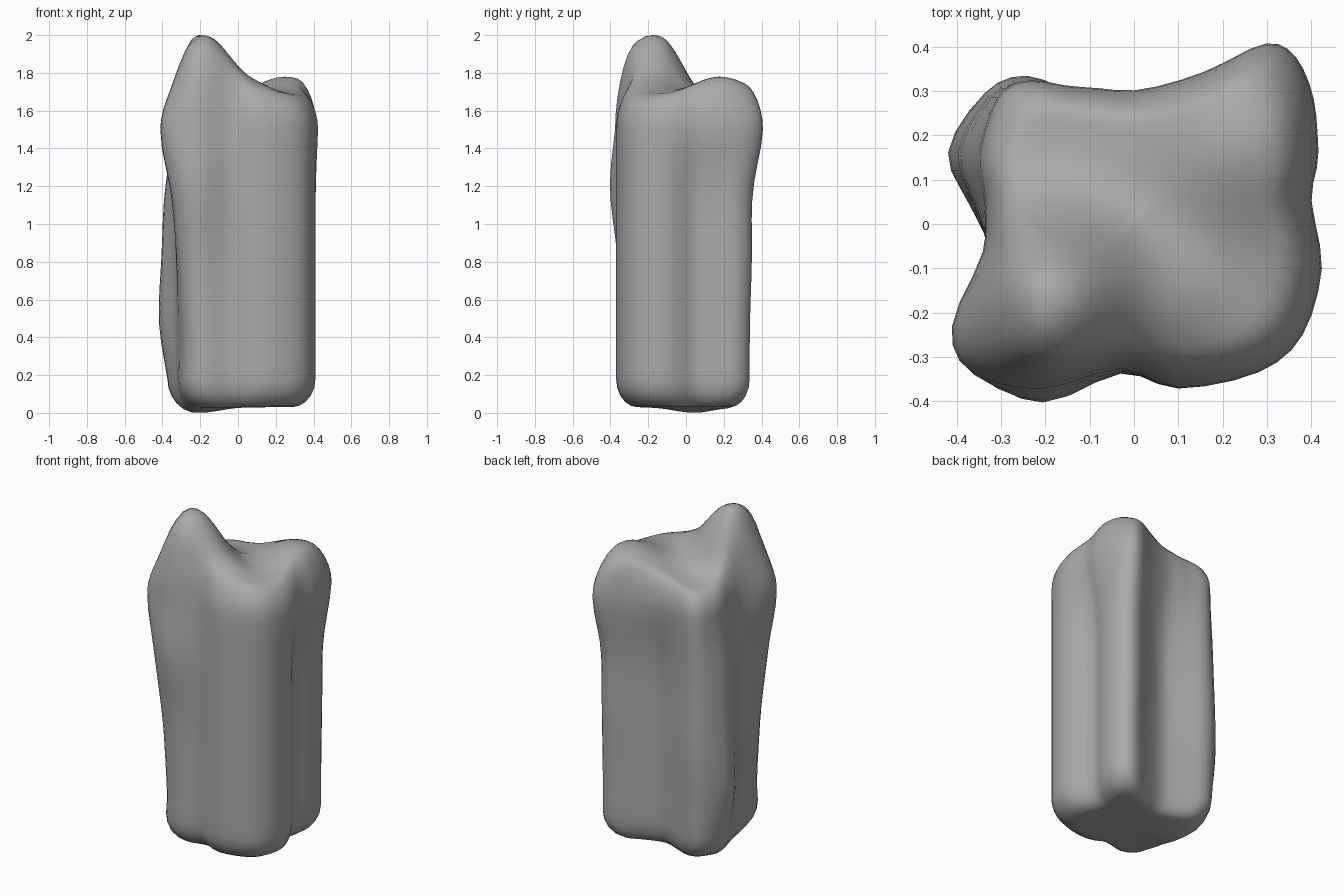
import bpy, bmesh, math
from mathutils import Vector

if "Cube" in bpy.data.objects:
    bpy.data.objects.remove(bpy.data.objects["Cube"], do_unlink=True)

# Lobed cross-section of the pillar, counter-clockwise
OUTLINE = [(.34, .05), (.36, .15), (.37, .25), (.33, .32), (.26, .335), (.14, .285),
           (0, .245), (-.12, .28), (-.24, .32), (-.33, .285), (-.4, .16), (-.36, .04),
           (-.33, -.06), (-.34, -.22), (-.31, -.32), (-.2, -.36), (-.03, -.325),
           (.1, -.37), (.28, -.335), (.38, -.25), (.41, -.1)]

# Bulges: centre x, y, z, then the push in x and y
BULGES = [(.26, .33, 1.52, .035, .07),
          (.34, .08, 1.6, .07, 0),
          (0, .25, 1.55, 0, .055),
          (-.36, -.25, 1.5, -.075, -.01),
          (-.34, -.28, .65, .025, .012),
          (-.34, -.28, .25, .04, .025),
          (-.2, -.36, 1.2, 0, -.042),
          (-.4, .16, 1.5, .05, 0),
          (-.4, .16, .5, -.022, 0),
          (-.4, .16, .05, .04, 0),
          (-.25, .33, .7, 0, .015),
          (.3, .33, .85, 0, .012)]

SHOULDER, FOOT, STEPS = 1.5, .18, 3


def smooth_loop(points, steps):
    """Closed spline through the points."""
    pts, n, out = [Vector(p) for p in points], len(points), []
    for i in range(n):
        a, b, c, d = (pts[(i + k) % n] for k in (-1, 0, 1, 2))
        for j in range(steps):
            t = j / steps
            out.append(b + (c - a) * t / 2 + (a - b * 2.5 + c * 2 - d / 2) * t ** 2
                       + ((b - c) * 1.5 + (d - a) / 2) * t ** 3)
    return out


def section(z):
    """Outline at one height, pushed by the bulges."""
    ring = []
    for p in LOOP:
        q = p.copy()
        for bx, by, bz, dx, dy in BULGES:
            near = math.exp(-((p.x - bx) ** 2 + (p.y - by) ** 2) / .025)
            q += Vector((dx, dy)) * near * math.exp(-((z - bz) / .28) ** 2)
        ring.append(q)
    return ring


def mound(x, y, cx, cy, spread):
    return math.exp(-((x - cx) ** 2 + (y - cy) ** 2) / spread)


def top_height(x, y):
    """Uneven top: a lopsided peak, a knoll, a front saddle and a low back corner."""
    dx, dy = x + .2, y + .17
    dx /= .13 if dx < 0 else .21
    dy /= .22 if dy < 0 else .18
    peak = .32 * math.exp(-math.hypot(dx, dy) ** 2.5)
    knoll = .1 * mound(x, y, .25, .18, .04)
    saddle = .05 * mound(x, y, .1, -.2, .015)
    dip = .03 * mound(x, y, -.25, .25, .03)
    return 1.68 + peak + knoll + saddle - dip


def floor_height(x, y):
    return .03 - .03 * mound(x, y, -.2, .04, .02)


def cap_ring(outline, scale, start, height, rise):
    ring = []
    for p in outline:
        x, y = p * scale
        ring.append((x, y, start + (height(x, y) - start) * rise))
    return ring


LOOP = smooth_loop(OUTLINE, STEPS)
bottom, top = section(FOOT), section(SHOULDER)
rings = []

# Underside and rounded foot
for s in (.1, .3, .5):
    rings.append(cap_ring(bottom, s, FOOT, floor_height, 1))
for k in range(5, 0, -1):
    a = math.pi / 2 * k / 5
    rings.append(cap_ring(bottom, 1 - .31 * (1 - math.cos(a)), FOOT, floor_height, math.sin(a)))

# Fluted shaft
for k in range(15):
    z = FOOT + (SHOULDER - FOOT) * k / 14
    rings.append([(p.x, p.y, z) for p in section(z)])

# Rounded shoulder and uneven top with its peak
for k in range(1, 7):
    a = math.pi / 2 * k / 6
    rings.append(cap_ring(top, 1 - .24 * (1 - math.cos(a)), SHOULDER, top_height, math.sin(a)))
for k in range(9, 0, -1):
    rings.append(cap_ring(top, .76 * k / 10, SHOULDER, top_height, 1))

bm = bmesh.new()
rows = [[bm.verts.new(p) for p in ring] for ring in rings]
count = len(LOOP)
for low, high in zip(rows, rows[1:]):
    for i in range(count):
        j = (i + 1) % count
        bm.faces.new((low[i], low[j], high[j], high[i]))

# Close both ends with a fan
for row, height in ((rows[0], floor_height), (rows[-1], top_height)):
    centre = bm.verts.new((0, 0, height(0, 0)))
    for i in range(count):
        bm.faces.new((row[i], row[(i + 1) % count], centre))
bmesh.ops.recalc_face_normals(bm, faces=bm.faces)

mesh = bpy.data.meshes.new("rock_pillar")
bm.to_mesh(mesh)
bm.free()
pillar = bpy.data.objects.new("rock_pillar", mesh)
bpy.context.collection.objects.link(pillar)

# Stone colour
stone = bpy.data.materials.new("grey_stone")
stone.use_nodes = True
grey = (.4, .4, .4, 1)
stone.diffuse_color = grey
for node in stone.node_tree.nodes:
    if node.type == "BSDF_PRINCIPLED":
        node.inputs["Base Color"].default_value = grey
mesh.materials.append(stone)

bpy.ops.object.select_all(action="DESELECT")
pillar.select_set(True)
bpy.context.view_layer.objects.active = pillar
bpy.ops.object.shade_smooth_by_angle(angle=math.radians(40))
